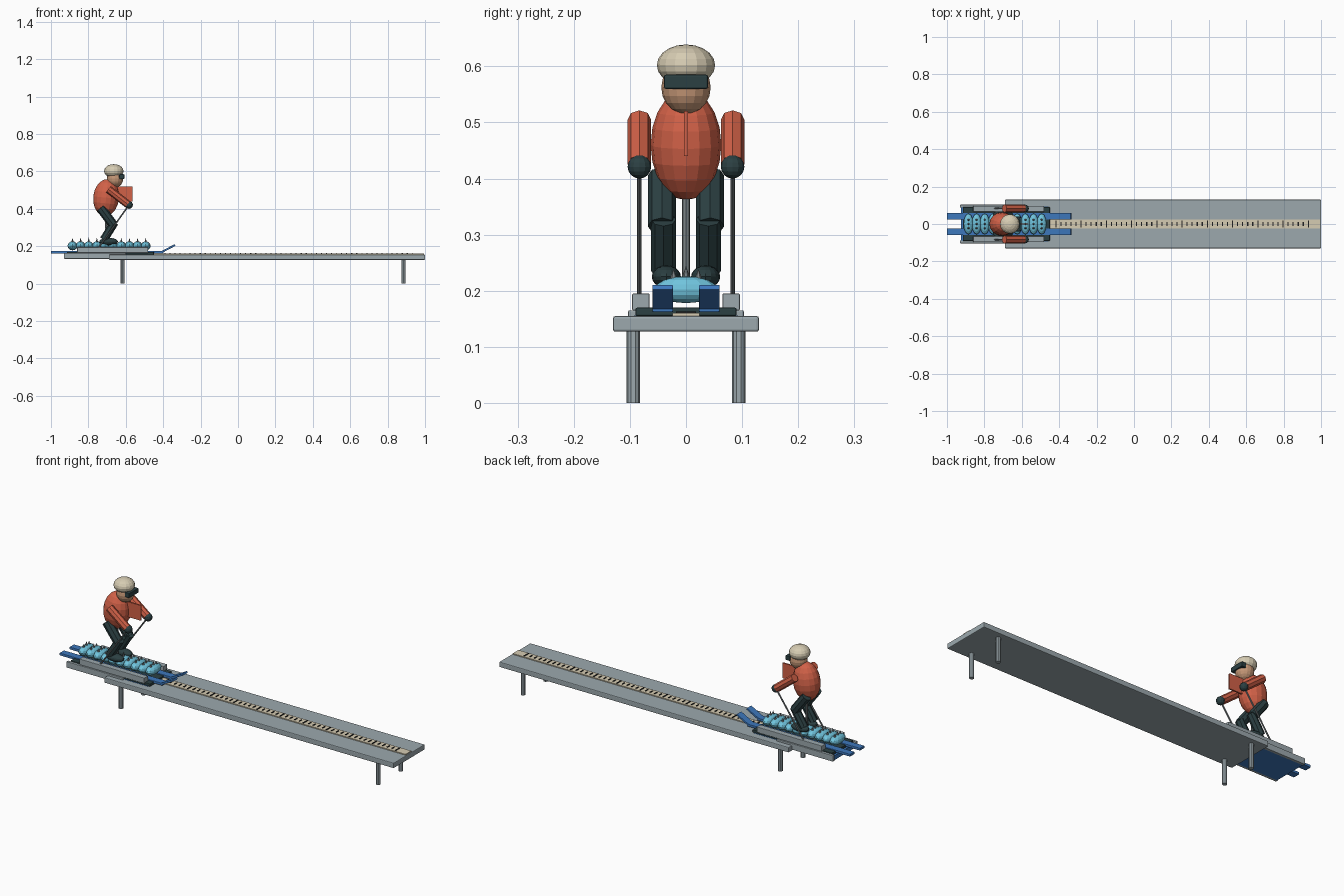
import bpy
from math import radians
from mathutils import Vector

if "Cube" in bpy.data.objects:
    bpy.data.objects.remove(bpy.data.objects["Cube"])


def material(name, r, g, b):
    linear = [c / 12.92 if c < 0.04 else ((c + 0.055) / 1.055) ** 2.4 for c in (r, g, b)]
    m = bpy.data.materials.new(name)
    m.use_nodes = True
    m.diffuse_color = (*linear, 1)
    m.node_tree.nodes["Principled BSDF"].inputs["Base Color"].default_value = (*linear, 1)
    return m


GREY = material("light grey", .61, .66, .68)
STEEL = material("steel grey", .48, .51, .52)
DARK = material("dark teal", .17, .25, .26)
RED = material("jacket red", .82, .38, .28)
CREAM = material("cream", .84, .80, .70)
SKIN = material("skin", .78, .60, .47)
ICE = material("ice blue", .44, .77, .87)
BLUE = material("ski blue", .24, .47, .74)
BLACK = material("tick black", .12, .12, .12)


def finish(name, mat):
    ob = bpy.context.object
    ob.name = name
    ob.data.materials.append(mat)
    return ob


def box(name, mat, x, y, z, bevel=0):
    """Box from its (low, high) limits on each axis."""
    lim = (x, y, z)
    bpy.ops.mesh.primitive_cube_add(size=1, location=[(a + b) / 2 for a, b in lim])
    ob = finish(name, mat)
    ob.scale = [b - a for a, b in lim]
    bpy.ops.object.transform_apply(location=False, rotation=False)
    if bevel:
        mod = ob.modifiers.new("edge", "BEVEL")
        mod.width, mod.segments = bevel, 2
    return ob


def ball(name, mat, centre, radii, segments=16, rings=10):
    bpy.ops.mesh.primitive_uv_sphere_add(segments=segments, ring_count=rings, location=centre)
    ob = finish(name, mat)
    ob.scale = radii
    return ob


def rod(name, mat, start, end, radius, tip=None, sides=8):
    a, b = Vector(start), Vector(end)
    bpy.ops.mesh.primitive_cone_add(vertices=sides, radius1=radius,
                                    radius2=radius if tip is None else tip,
                                    depth=(b - a).length, location=(a + b) / 2)
    ob = finish(name, mat)
    ob.rotation_euler = (b - a).to_track_quat("Z", "Y").to_euler()
    return ob


# Long table with its measuring strip
box("table_deck", GREY, (-.69, 1), (-.13, .13), (.127, .155), .004)
for x, end in ((-.617, "near"), (.885, "far")):
    for y in (-.094, .094):
        rod("table_leg_" + end, GREY, (x, y, 0), (x, y, .13), .012, sides=10)
box("scale_strip", CREAM, (-.68, .995), (-.024, .024), (.154, .160))
for i in range(-15, 36):
    half = .018 if i % 5 == 0 else .010
    x = -.013 + i * .027
    box("scale_tick", BLACK, (x - .003, x + .003), (-half, half), (.159, .163))

# Sled base
box("sled_floor", BLUE, (-.925, -.46), (-.093, .093), (.133, .156))
box("sled_body", DARK, (-.915, -.45), (-.09, .09), (.155, .170), .003)
for side, name in ((-1, "right"), (1, "left")):
    def span(a, b):
        return tuple(sorted((side * a, side * b)))

    box("sled_edge_" + name, GREY, (-.93, -.60), span(.088, .103), (.133, .165), .002)
    box("sled_rail_" + name, GREY, (-.86, -.48), span(.065, .096), (.165, .195), .002)

    # Skis with raised tips
    box("ski_" + name, BLUE, (-1, -.40), span(.023, .060), (.162, .175), .002)
    tip = box("ski_tip_" + name, BLUE, (-.412, -.332), span(.023, .060), (.183, .193), .002)
    tip.rotation_euler.y = radians(-28)

    # Bent legs and boots
    rod("thigh_" + name, DARK, (-.735, side * .043, .405), (-.667, side * .043, .315), .025)
    rod("calf_" + name, DARK, (-.660, side * .040, .327), (-.718, side * .040, .235), .022)
    ball("boot_" + name, DARK, (-.692, side * .035, .225), (.05, .026, .02))

    # Arms, gloves and poles
    rod("arm_" + name, RED, (-.693, side * .083, .505), (-.590, side * .083, .425), .021)
    ball("glove_" + name, DARK, (-.583, side * .083, .421), (.021, .021, .021), 12, 8)
    rod("pole_" + name, STEEL, (-.583, side * .083, .421), (-.750, side * .083, .185), .004)

# Row of ice lumps topped with spikes
for i in range(10):
    x = -.885 + i * .0435
    ball("ice_lump", ICE, (x, 0, .202), (.026, .056, .024), 12, 8)
    for y in (-.022, 0, .022):
        rod("ice_spike", STEEL, (x, y, .215), (x, y, .246 - abs(y) * .3), .009, 0, 6)

# Skier torso, front plate and support post
torso = ball("torso", RED, (-.705, 0, .46), (.069, .063, .099))
torso.rotation_euler.y = radians(6)
box("jacket_plate", RED, (-.66, -.565), (-.004, .004), (.44, .52))
rod("support_post", STEEL, (-.705, 0, .20), (-.705, 0, .39), .007)

# Head, helmet and goggles
ball("head", SKIN, (-.657, 0, .562), (.044, .044, .047))
ball("helmet", CREAM, (-.664, 0, .602), (.052, .052, .037))
box("goggles", DARK, (-.635, -.608), (-.039, .039), (.560, .585), .003)
